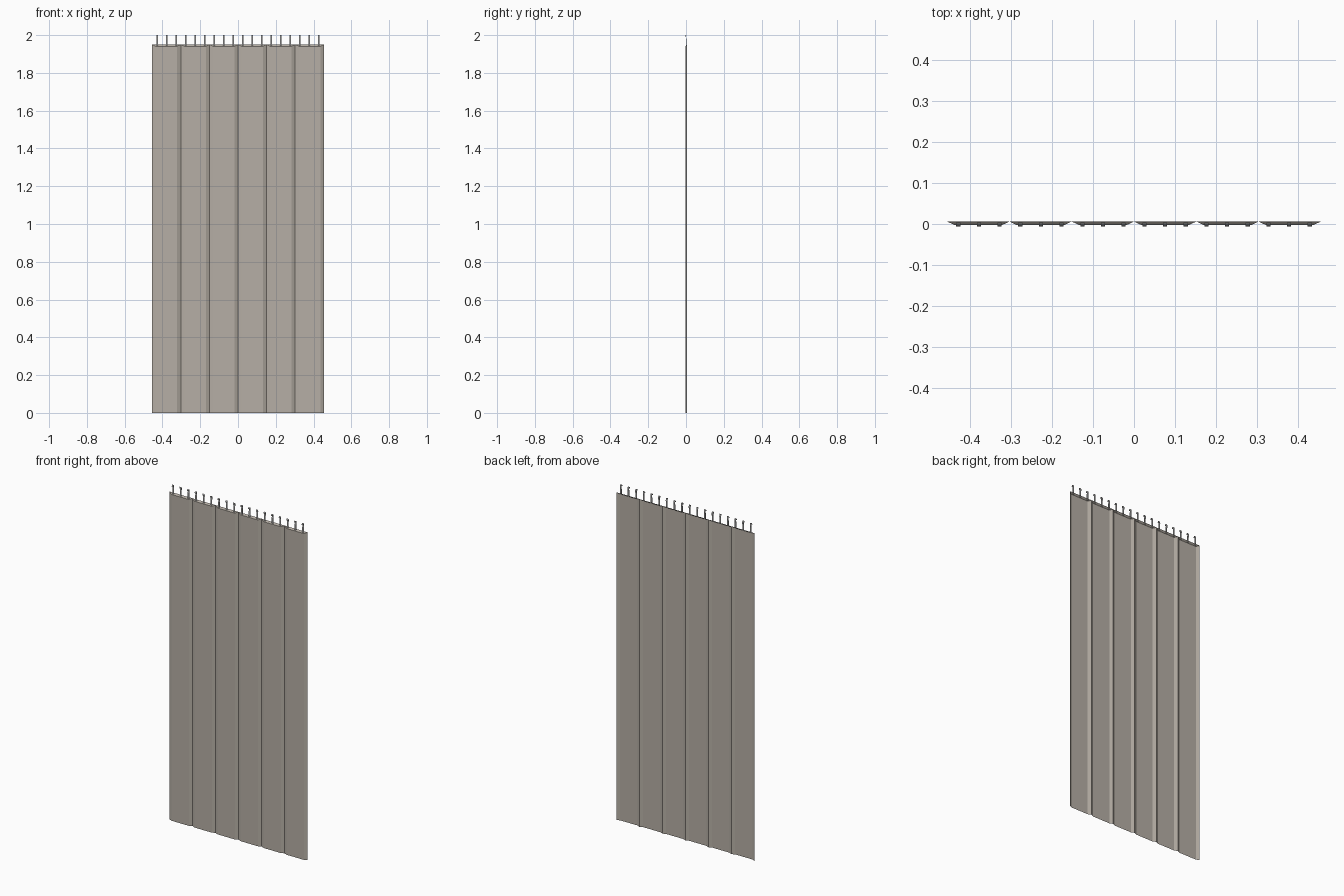
import bpy, math

if "Cube" in bpy.data.objects:
    bpy.data.objects.remove(bpy.data.objects["Cube"])

PANELS, W, H = 6, 0.1515, 1.95
X0 = -PANELS * W / 2
BACK, FRONT, INSET, DROP = 0.006, -0.003, 0.019, 0.009


def material(name, col):
    m = bpy.data.materials.new(name)
    m.diffuse_color = (*col, 1)
    m.use_nodes = True
    m.node_tree.nodes["Principled BSDF"].inputs["Base Color"].default_value = m.diffuse_color
    return m


cloth = material("taupe", (0.47, 0.43, 0.38))
metal = material("metal", (0.4, 0.4, 0.4))


def mesh_object(name, verts, faces, mat):
    me = bpy.data.meshes.new(name)
    me.from_pydata(verts, [], faces)
    me.update()
    me.materials.append(mat)
    ob = bpy.data.objects.new(name, me)
    bpy.context.collection.objects.link(ob)
    return ob


# Folded panels: open-backed shallow trays with a sloping top lip
for i in range(PANELS):
    a = X0 + i * W
    b = a + W
    verts = [(a, BACK, 0), (a + INSET, FRONT, 0), (b - INSET, FRONT, 0), (b, BACK, 0),
             (a, BACK, H), (a + INSET, FRONT, H - DROP),
             (b - INSET, FRONT, H - DROP), (b, BACK, H)]
    faces = [(0, 1, 5, 4), (1, 2, 6, 5), (2, 3, 7, 6), (4, 5, 6, 7)]
    mesh_object(f"curtain_panel_{i + 1}", verts, faces, cloth)

# Hooks: thin flat strips with a curled top
path = [(0.001, H - 0.006), (0.001, H + 0.026)]
for k in range(6):
    t = math.radians(k * 32)
    path.append((-0.001 + 0.004 * math.cos(t), H + 0.036 + 0.014 * math.sin(t)))
HW = 0.005
for i in range(PANELS * 3):
    x = -0.4275 + i * 0.0503
    verts = [(x + s * HW, y, z) for y, z in path for s in (-1, 1)]
    faces = [(2 * k, 2 * k + 1, 2 * k + 3, 2 * k + 2) for k in range(len(path) - 1)]
    ob = mesh_object(f"hook_{i + 1}", verts, faces, metal)
    mod = ob.modifiers.new("thickness", 'SOLIDIFY')
    mod.thickness = 0.0015
    mod.offset = 0
